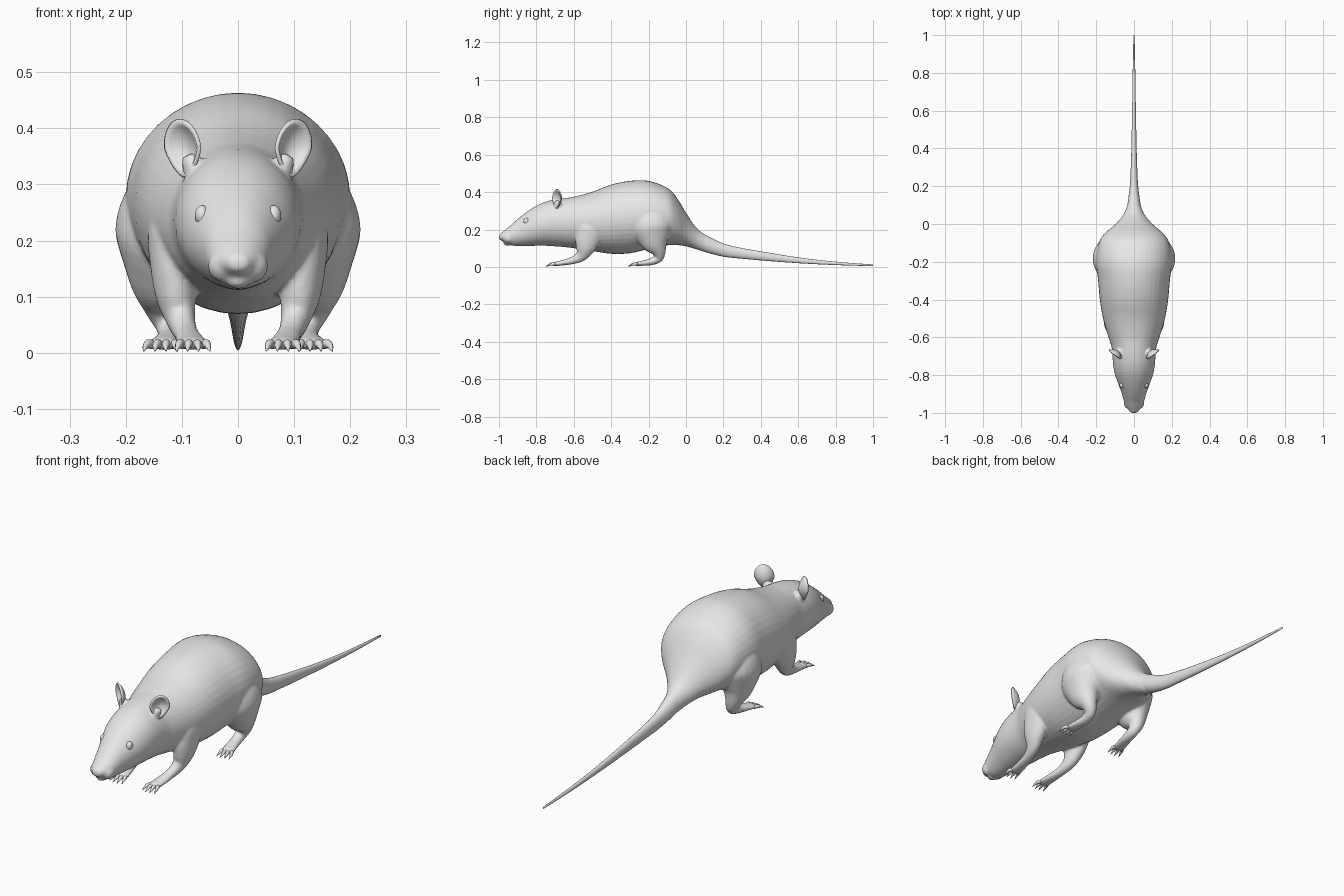
import bpy, bmesh, math
from mathutils import Vector, Matrix

if "Cube" in bpy.data.objects:
    bpy.data.objects.remove(bpy.data.objects["Cube"])

fur = bpy.data.materials.new("plain_grey")
fur.diffuse_color = (0.8, 0.8, 0.8, 1)
fur.use_nodes = True
fur.node_tree.nodes["Principled BSDF"].inputs["Base Color"].default_value = fur.diffuse_color


def finish(bm, name):
    """Turn a bmesh into a smooth grey object."""
    bmesh.ops.recalc_face_normals(bm, faces=bm.faces)
    for f in bm.faces:
        f.smooth = True
    me = bpy.data.meshes.new(name)
    bm.to_mesh(me)
    bm.free()
    me.materials.append(fur)
    ob = bpy.data.objects.new(name, me)
    bpy.context.collection.objects.link(ob)
    return ob


def refine(pts, steps):
    """Catmull-Rom interpolation through rows of numbers."""
    out = []
    for i in range(len(pts) - 1):
        p0, p1 = pts[max(i - 1, 0)], pts[i]
        p2, p3 = pts[i + 1], pts[min(i + 2, len(pts) - 1)]
        for k in range(steps):
            t = k / steps
            out.append([0.5 * (2 * b + (c - a) * t + (2 * a - 5 * b + 4 * c - d) * t * t
                               + (3 * b - a - 3 * c + d) * t ** 3)
                        for a, b, c, d in zip(p0, p1, p2, p3)])
    out.append(list(pts[-1]))
    return out


def tube(bm, pts, steps=4, sides=24, axis=None, s=1):
    """Loft ellipses along rows of (x, y, z, half width, half height)."""
    rows = refine(pts, steps)
    rings = []
    for i, (x, y, z, a, b) in enumerate(rows):
        t = axis or (Vector(rows[min(i + 1, len(rows) - 1)][:3])
                     - Vector(rows[max(i - 1, 0)][:3])).normalized()
        lat = (Vector((1, 0, 0)) - t * t.x).normalized()
        up = lat.cross(t)
        ring = []
        for k in range(sides):
            w = 2 * math.pi * k / sides
            p = Vector((x, y, z)) + lat * a * math.cos(w) + up * b * math.sin(w)
            ring.append(bm.verts.new((p.x * s, p.y, p.z)))
        rings.append(ring)
    for r, q in zip(rings, rings[1:]):
        for k in range(sides):
            j = (k + 1) % sides
            bm.faces.new((r[k], r[j], q[j], q[k]))
    bm.faces.new(rings[0])
    bm.faces.new(rings[-1])


def ball(bm, loc, size):
    bmesh.ops.create_uvsphere(bm, u_segments=20, v_segments=12, radius=1,
                              matrix=Matrix.Translation(loc) @ Matrix.Diagonal((*size, 1)))


def sections(rows):
    """(y, top, bottom, half width) to loft rows."""
    return [(0, y, (t + b) / 2, w, (t - b) / 2) for y, t, b, w in rows]


ALONG = Vector((0, 1, 0))

# Body from nose to tail root
body_rows = [
    (-1.0, .172, .148, .016), (-.975, .192, .134, .036), (-.94, .220, .116, .053),
    (-.90, .256, .112, .064), (-.85, .295, .112, .082), (-.80, .327, .113, .100),
    (-.75, .349, .113, .110), (-.70, .361, .110, .114), (-.65, .368, .106, .119),
    (-.60, .375, .100, .135), (-.50, .402, .085, .164), (-.40, .440, .070, .181),
    (-.30, .460, .073, .190), (-.20, .460, .095, .200), (-.10, .423, .115, .186),
    (-.05, .372, .117, .155), (0, .290, .110, .098), (.05, .215, .096, .056),
    (.10, .173, .081, .035), (.17, .120, .080, .014)]
bm = bmesh.new()
tube(bm, sections(body_rows), axis=ALONG, sides=40)

# Legs, paws and ear roots, fused into the body
front_leg = [
    (.085, -.49, .27, .05, .07), (.103, -.505, .21, .058, .085), (.112, -.525, .15, .044, .07),
    (.110, -.54, .10, .036, .052), (.102, -.56, .06, .026, .032), (.093, -.605, .035, .022, .020),
    (.084, -.665, .021, .026, .014), (.080, -.70, .016, .028, .011), (.080, -.718, .013, .018, .006)]
hind_leg = [
    (.11, -.18, .32, .04, .07), (.120, -.185, .27, .084, .10), (.126, -.18, .20, .093, .112),
    (.136, -.165, .13, .060, .075), (.133, -.145, .08, .034, .038), (.122, -.15, .047, .024, .026),
    (.120, -.185, .028, .024, .019), (.127, -.23, .020, .026, .014), (.133, -.262, .016, .028, .011),
    (.136, -.278, .013, .018, .006)]
ear_root = [(.06, -.67, .29, .03, .035), (.078, -.685, .33, .022, .024),
            (.090, -.688, .352, .012, .012)]
for s in (1, -1):
    for limb in (front_leg, hind_leg, ear_root):
        tube(bm, limb, s=s)
ball(bm, (0, -.955, .128), (.022, .022, .014))      # lower lip
for s in (1, -1):
    ball(bm, (s * .024, -.95, .155), (.030, .030, .030))   # muzzle pads
body = finish(bm, "body")
rm = body.modifiers.new("fuse", 'REMESH')
rm.mode = 'VOXEL'
rm.voxel_size = 0.0055
rm.use_smooth_shade = True
sm = body.modifiers.new("soften", 'SMOOTH')
sm.factor = 0.5
sm.iterations = 5

# Tail
tail_rows = [
    (.06, .190, .105, .038), (.10, .173, .081, .035), (.20, .125, .055, .022),
    (.30, .101, .044, .017), (.40, .083, .035, .014), (.60, .051, .020, .010),
    (.80, .028, .010, .007), (1.0, .013, .004, .003)]
bm = bmesh.new()
tube(bm, sections(tail_rows), axis=ALONG, sides=20)
finish(bm, "tail")

# Nose
bm = bmesh.new()
ball(bm, (0, -.985, .160), (.017, .015, .013))
finish(bm, "nose")

for s, side in ((1, "right"), (-1, "left")):
    # Eyes
    bm = bmesh.new()
    ball(bm, (s * .064, -.853, .245), (.013, .016, .018))
    finish(bm, side + "_eye")

    # Cupped ears facing forward and outward
    bm = bmesh.new()
    across, facing = Vector((.80, .60, 0)), Vector((.60, -.80, 0))
    lean = Vector((.10, .02, 1)).normalized()
    mid = Vector((.100, -.692, .364))
    n, prev = 28, None
    for i in range(7):
        r = max(i / 6, .01)
        ring = []
        for k in range(n):
            w = 2 * math.pi * k / n
            u = .039 * r * math.cos(w) * (1 + .4 * min(math.sin(w) * r, 0))
            v = .051 * r * math.sin(w)
            p = mid + across * u + lean * v - facing * .022 * (1 - r * r)
            ring.append(bm.verts.new((p.x * s, p.y, p.z)))
        if prev:
            for k in range(n):
                j = (k + 1) % n
                bm.faces.new((prev[k], prev[j], ring[j], ring[k]))
        else:
            bm.faces.new(ring)
        prev = ring
    ear = finish(bm, side + "_ear")
    shell = ear.modifiers.new("thickness", 'SOLIDIFY')
    shell.thickness = 0.007
    shell.offset = 0

    # Toes ending in claws
    for name, x, y, turn in (("front", .080, -.700, 0), ("hind", .134, -.260, .004)):
        bm = bmesh.new()
        for k in (-1.5, -.5, .5, 1.5):
            back = abs(k) * .006
            tube(bm, [(x + k * .012, y, .014, .008, .008),
                      (x + k * .016 + turn / 2, y - .022 + back, .016, .0075, .008),
                      (x + k * .018 + turn, y - .036 + back, .011, .005, .005),
                      (x + k * .020 + turn, y - .053 + back, .003, .001, .001)],
                 steps=3, sides=10, s=s)
        finish(bm, f"{side}_{name}_toes")
